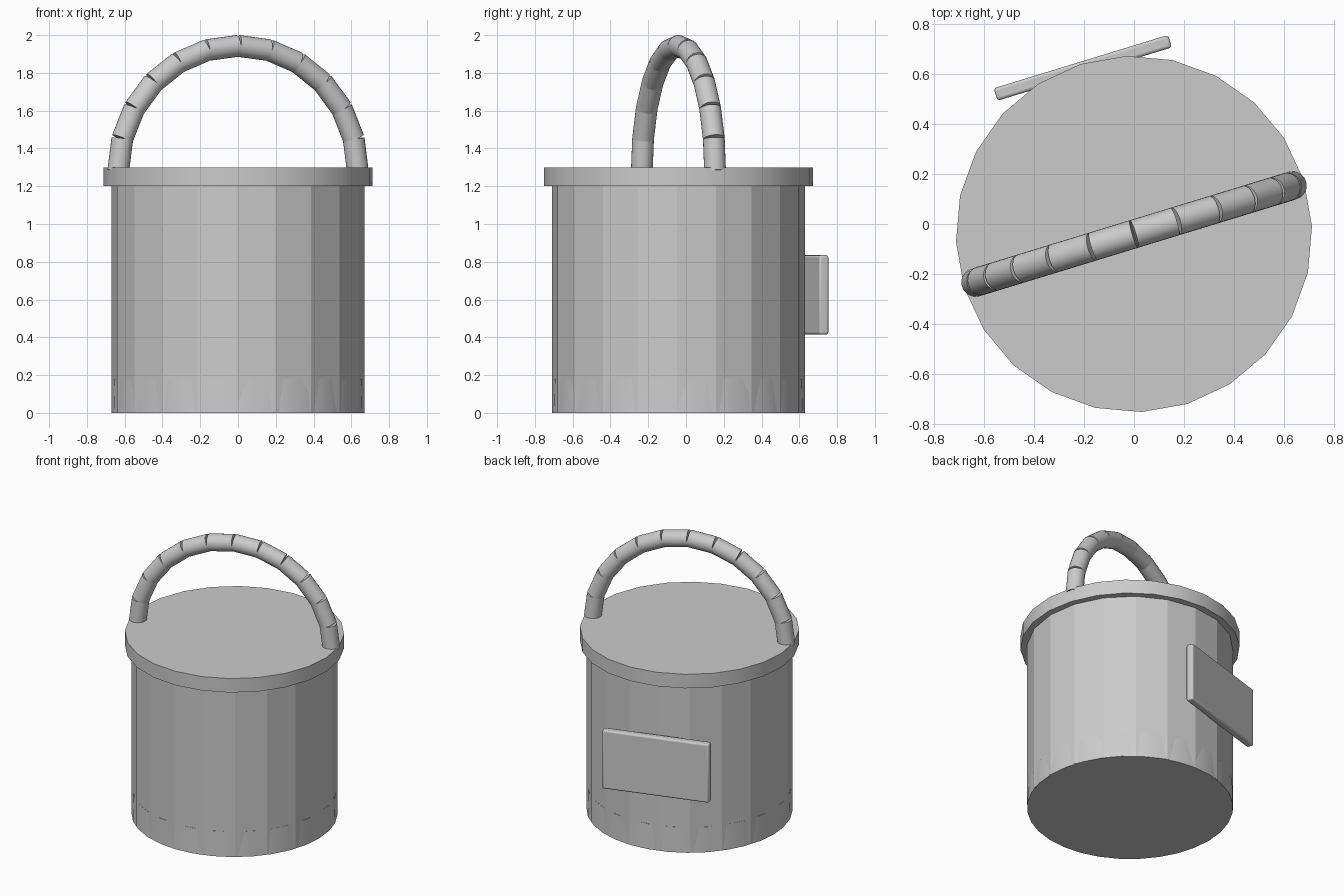
import bpy
import math
from mathutils import Matrix, Vector

cube = bpy.data.objects.get("Cube")
if cube:
    bpy.data.objects.remove(cube, do_unlink=True)

CENTRE_Y = -0.04
TURN = math.radians(17)

grey = bpy.data.materials.new("plain grey")
grey.use_nodes = True
grey.diffuse_color = (0.6, 0.6, 0.6, 1)
grey.node_tree.nodes["Principled BSDF"].inputs["Base Color"].default_value = (0.6, 0.6, 0.6, 1)


def finish(name, smooth=True):
    ob = bpy.context.object
    ob.name = name
    ob.data.materials.append(grey)
    if smooth:
        bpy.ops.object.shade_smooth_by_angle(angle=math.radians(35))
    else:
        bpy.ops.object.shade_flat()
    return ob


def drum(name, radius, bottom, top, sides, first_angle=0.0, smooth=True):
    """Upright cylinder with its first corner at first_angle degrees from +x."""
    bpy.ops.mesh.primitive_cylinder_add(
        vertices=sides, radius=radius, depth=top - bottom,
        location=(0, CENTRE_Y, (bottom + top) / 2))
    ob = finish(name, smooth)
    ob.data.transform(Matrix.Rotation(math.radians(first_angle - 90), 4, 'Z'))
    return ob


# Faceted bucket wall, bottom band and lid
drum("bucket_body", 0.67, 0.005, 1.22, 20, -0.7, smooth=False)
band = drum("bottom_band", 0.67, 0, 0.18, 32)
for v in band.data.vertices:
    if v.co.z > 0:          # slight taper at the top of the band
        v.co.x *= 0.994
        v.co.y *= 0.994
drum("lid", 0.713, 1.2, 1.3, 24, 2.5)

# Arched handle made of straight tube segments with open outer joints
SEGMENTS, ARCH, TUBE, PIVOT_Z = 12, 0.663, 0.0575, 1.28


def arch_point(i):
    a = math.pi * i / SEGMENTS
    r = ARCH * math.cos(a)
    return Vector((r * math.cos(TURN), CENTRE_Y + r * math.sin(TURN),
                   PIVOT_Z + ARCH * math.sin(a)))


for i in range(SEGMENTS):
    start, end = arch_point(i), arch_point(i + 1)
    along = end - start
    bpy.ops.mesh.primitive_cylinder_add(
        vertices=24, radius=TUBE, depth=along.length, location=(start + end) / 2,
        rotation=along.to_track_quat('Z', 'Y').to_euler())
    finish(f"handle_segment_{i + 1}")

# Label plate tangent to the back of the bucket
bpy.ops.mesh.primitive_cube_add(size=1, location=(-0.205, 0.625, 0.625),
                                rotation=(0, 0, TURN))
plate = bpy.context.object
plate.data.transform(Matrix.Diagonal((0.73, 0.052, 0.42, 1)))
bevel = plate.modifiers.new("soft edges", 'BEVEL')
bevel.width = 0.012
bevel.segments = 3
finish("label_plate")
